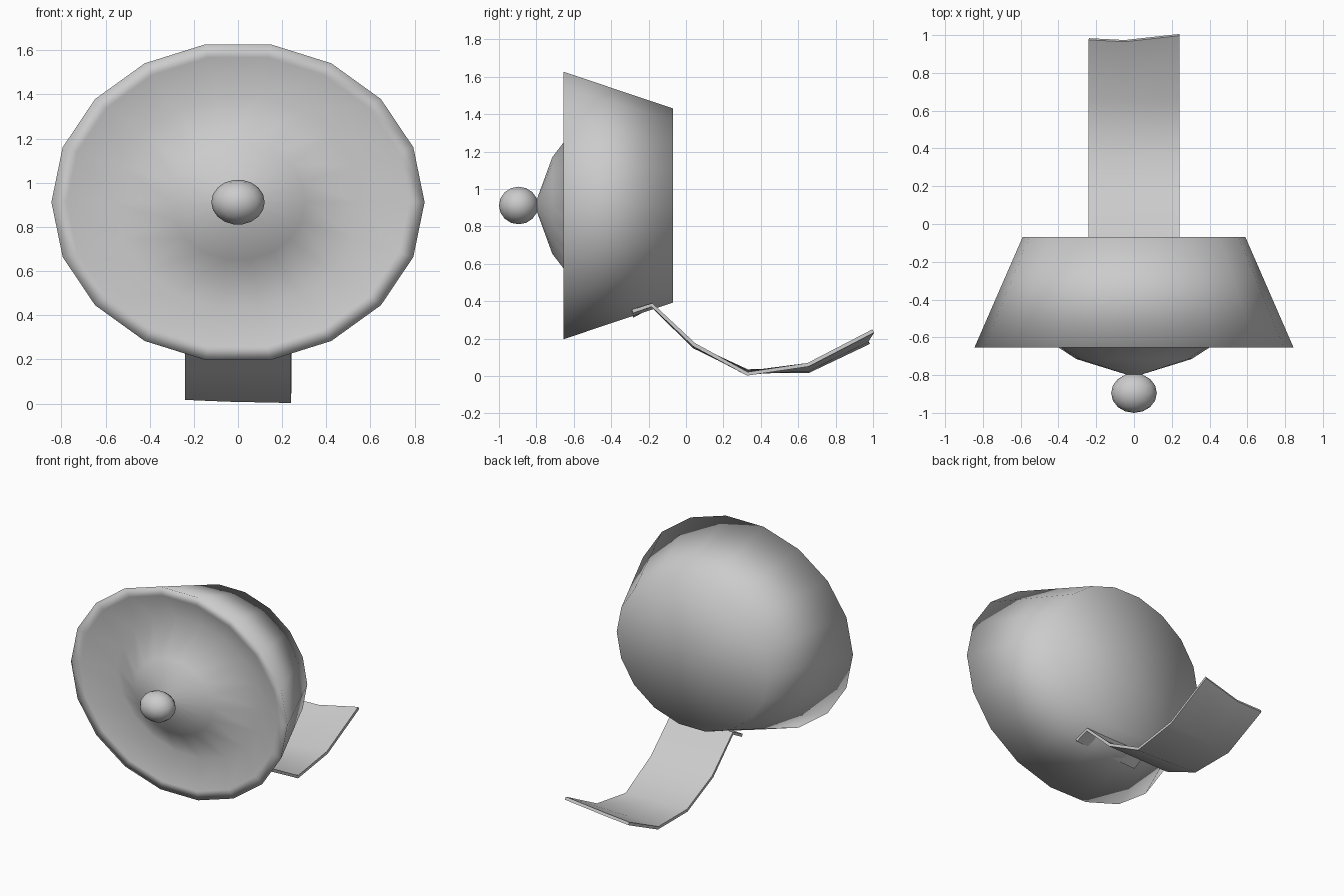
import bpy, bmesh
from math import sin, cos, pi, radians

if "Cube" in bpy.data.objects:
    bpy.data.objects.remove(bpy.data.objects["Cube"])

SIDES = 18
CZ = 0.912


def finish(name, bm):
    bmesh.ops.recalc_face_normals(bm, faces=bm.faces)
    me = bpy.data.meshes.new(name)
    bm.to_mesh(me)
    bm.free()
    ob = bpy.data.objects.new(name, me)
    bpy.context.collection.objects.link(ob)
    for p in me.polygons:
        p.use_smooth = True
    return ob


def lathe(name, rings):
    """Elliptical rings (rx, rz, y) around the y axis; zero radius makes a pole."""
    bm = bmesh.new()
    rows = []
    for rx, rz, y in rings:
        n = SIDES if rx > 0 else 1
        rows.append([bm.verts.new((rx * cos(2 * pi * i / SIDES), y,
                                   CZ + rz * sin(2 * pi * i / SIDES))) for i in range(n)])
    for a, b in zip(rows, rows[1:]):
        for i in range(SIDES):
            j = (i + 1) % SIDES
            quad = [a[i % len(a)], a[j % len(a)], b[j % len(b)], b[i % len(b)]]
            bm.faces.new(list(dict.fromkeys(quad)))
    return finish(name, bm)


# Flared shell with flat back, recessed front and raised centre cone
lathe("dish", [(0, 0, -0.07), (0.59, 0.527, -0.07), (0.845, 0.726, -0.655),
               (0.775, 0.665, -0.655), (0.56, 0.48, -0.55), (0.305, 0.262, -0.715),
               (0.03, 0.026, -0.80), (0, 0, -0.80)])

# Round knob at the centre of the front
STEPS = 8
lathe("knob", [(0.121 * sin(pi * k / STEPS) if 0 < k < STEPS else 0,
                0.102 * sin(pi * k / STEPS), -0.895 + 0.105 * cos(pi * k / STEPS))
               for k in range(STEPS + 1)])

# Curved, slightly twisted strap under the back: y, then z at left, middle, right
path = [(-0.29, 0.33, 0.34, 0.355), (-0.18, 0.385, 0.388, 0.39),
        (0.05, 0.165, 0.17, 0.175), (0.33, 0.036, 0.028, 0.022),
        (0.65, 0.035, 0.045, 0.07), (0.985, 0.19, 0.20, 0.25)]
bm = bmesh.new()
rows = []
for k, (y, *zs) in enumerate(path):
    end = (-0.01, -0.02, 0.012) if k == len(path) - 1 else (0, 0, 0)
    rows.append([bm.verts.new((x, y + d, z)) for x, z, d in zip((-0.24, -0.05, 0.24), zs, end)])
for a, b in zip(rows, rows[1:]):
    for i in range(2):
        bm.faces.new((a[i], a[i + 1], b[i + 1], b[i]))
strap = finish("strap", bm)
if strap.data.polygons[0].normal.z < 0:
    strap.data.flip_normals()
mod = strap.modifiers.new("thickness", 'SOLIDIFY')
mod.thickness = 0.02
mod.offset = -1
bpy.context.view_layer.objects.active = strap
strap.select_set(True)
bpy.ops.object.modifier_apply(modifier=mod.name)
bpy.ops.object.shade_smooth_by_angle(angle=radians(40))
